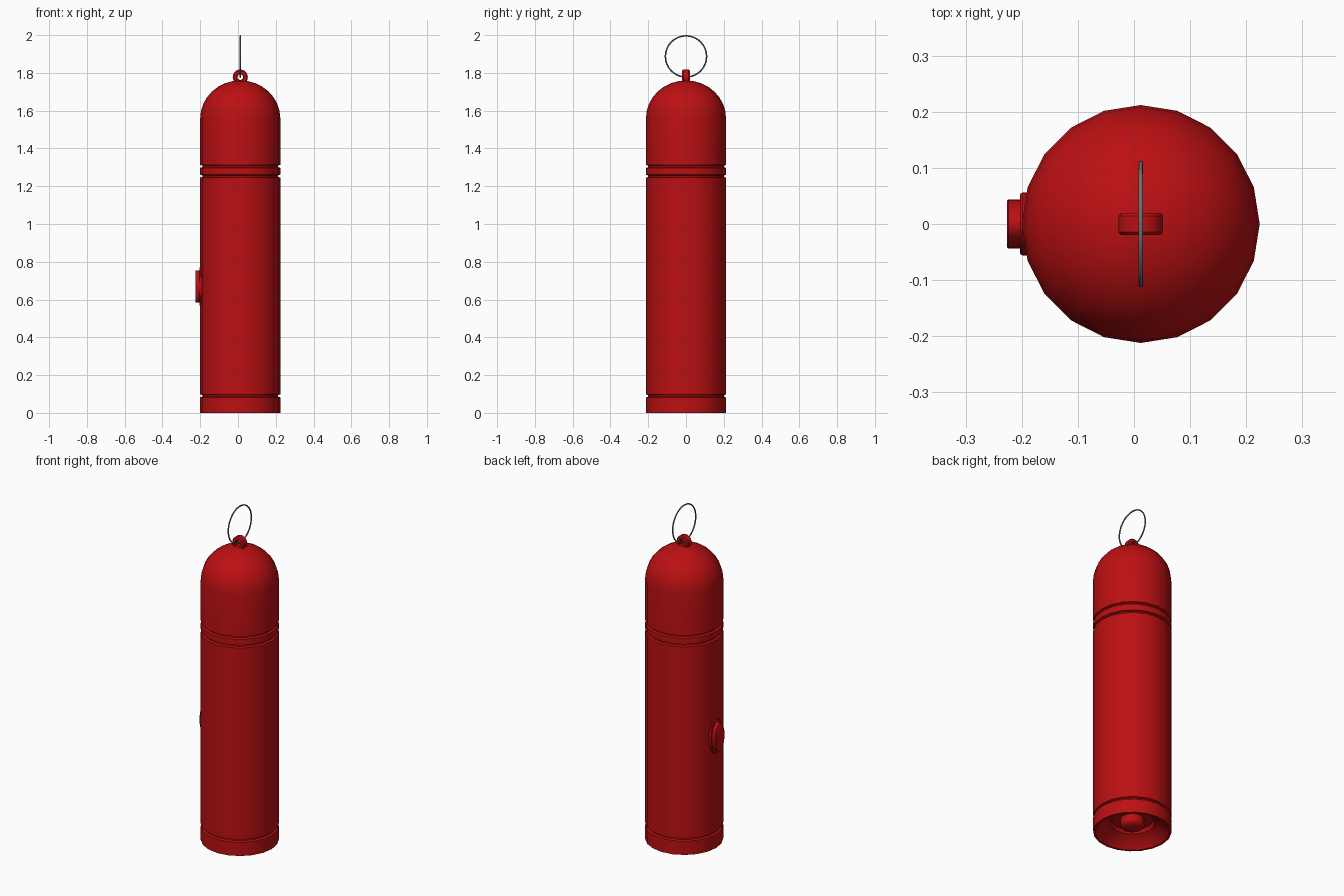
import bpy, bmesh, math
from mathutils import Matrix, Vector

if "Cube" in bpy.data.objects:
    bpy.data.objects.remove(bpy.data.objects["Cube"], do_unlink=True)

AXIS_X = 0.012
RADIUS = 0.212


def material(name, color):
    mat = bpy.data.materials.new(name)
    mat.use_nodes = True
    mat.diffuse_color = color
    mat.node_tree.nodes["Principled BSDF"].inputs["Base Color"].default_value = color
    return mat


red = material("red_paint", (0.5, 0.005, 0.006, 1))
steel = material("steel", (0.16, 0.17, 0.18, 1))


def finish(obj, mat, angle=35):
    obj.data.materials.append(mat)
    bpy.ops.object.select_all(action="DESELECT")
    obj.select_set(True)
    bpy.context.view_layer.objects.active = obj
    bpy.ops.object.shade_smooth_by_angle(angle=math.radians(angle))


def lathe(name, profile, mat, steps=20, closed=False, transform=None):
    """Revolve (radius, height) points about z, then place the result."""
    bm = bmesh.new()
    verts = [bm.verts.new((r, 0, z)) for r, z in profile]
    edges = [bm.edges.new(pair) for pair in zip(verts, verts[1:])]
    if closed:
        edges.append(bm.edges.new((verts[-1], verts[0])))
    bmesh.ops.spin(bm, geom=verts + edges, cent=(0, 0, 0), axis=(0, 0, 1),
                   angle=math.tau, steps=steps)
    bmesh.ops.remove_doubles(bm, verts=bm.verts, dist=0.0003)
    bm.transform(transform or Matrix.Translation((AXIS_X, 0, 0)))
    bmesh.ops.recalc_face_normals(bm, faces=bm.faces)
    mesh = bpy.data.meshes.new(name)
    bm.to_mesh(mesh)
    bm.free()
    obj = bpy.data.objects.new(name, mesh)
    bpy.context.collection.objects.link(obj)
    finish(obj, mat)


def arc(rx, rz, z, start, end, count):
    angles = [math.radians(start + (end - start) * i / count) for i in range(count + 1)]
    return [(rx * math.cos(a), z + rz * math.sin(a)) for a in angles]


def groove(z, half=0.008, depth=0.012):
    return [(RADIUS, z - half), (RADIUS - depth, z - half / 2),
            (RADIUS - depth, z + half / 2), (RADIUS, z + half)]


# Casing: reflector recess, grooved barrel and domed cap in one profile
reflector = [(0, 0.075), (0.112, 0.075), (0.122, 0.056), (0.165, 0.035), (0.2, 0.0)]
casing = reflector + [(RADIUS, 0.0)]
for height in (0.09, 1.253, 1.305):
    casing += groove(height)
casing += arc(RADIUS, 0.2, 1.56, 0, 90, 8)
lathe("casing", casing, red)

# Bulb inside the reflector
lathe("bulb", [(0.065, 0.075), (0.065, 0.04)] + arc(0.065, 0.025, 0.04, 0, -90, 4), red)


# Oval switch: collar and push button facing -x
def oval(name, half_y, half_z, outer, bevel):
    place = (Matrix.Translation((AXIS_X, 0, 0.67))
             @ Matrix.Diagonal((1, half_y, half_z, 1))
             @ Matrix.Rotation(-math.pi / 2, 4, "Y"))
    lathe(name, [(0, 0.17), (1, 0.17), (1, outer - bevel), (0.95, outer), (0, outer)],
          red, steps=24, transform=place)


oval("switch_collar", 0.056, 0.105, 0.215, 0.004)
oval("switch_button", 0.044, 0.085, 0.238, 0.002)

# Eyelet on top of the cap, its hole running front to back
eyelet = [(0.015, -0.014), (0.02, -0.02), (0.034, -0.02), (0.04, -0.014),
          (0.04, 0.014), (0.034, 0.02), (0.02, 0.02), (0.015, 0.014)]
lathe("eyelet", eyelet, red, steps=20, closed=True,
      transform=Matrix.Translation((AXIS_X, 0, 1.778)) @ Matrix.Rotation(math.pi / 2, 4, "X"))

# Key ring threaded through the eyelet
bpy.ops.mesh.primitive_torus_add(major_segments=48, minor_segments=8, major_radius=0.109,
                                 minor_radius=0.004, location=Vector((AXIS_X, 0, 1.887)),
                                 rotation=(0, math.pi / 2, 0))
key_ring = bpy.context.object
key_ring.name = "key_ring"
finish(key_ring, steel, 60)
